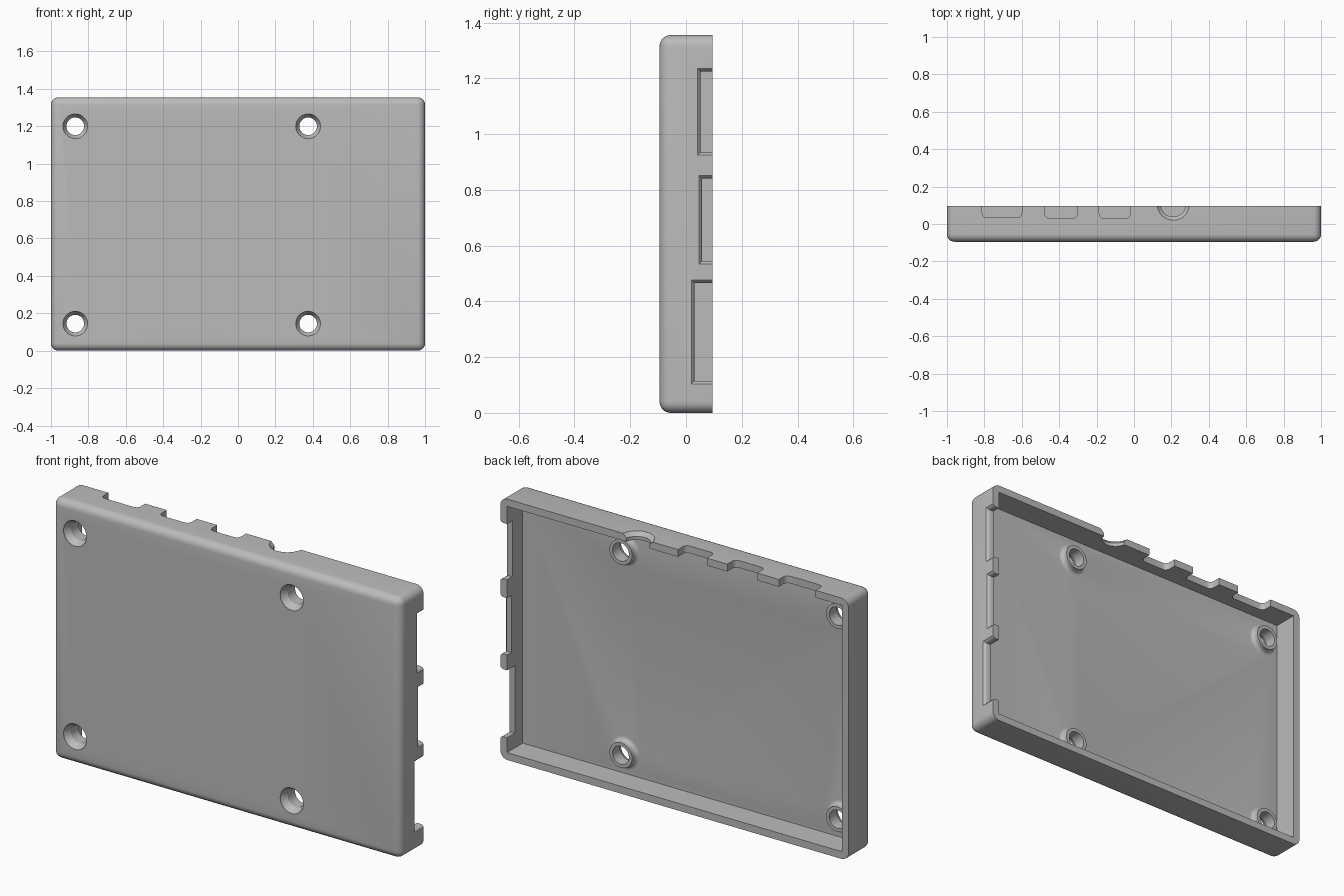
import bpy, bmesh, math
from mathutils import Vector

cube = bpy.data.objects.get("Cube")
if cube:
    bpy.data.objects.remove(cube, do_unlink=True)

HEIGHT, HALF_DEPTH = 1.355, 0.095
WALL, FLOOR_Y = 0.038, -0.034

grey = bpy.data.materials.new("matte grey")
grey.use_nodes = True
colour = (0.5, 0.5, 0.5, 1)
grey.diffuse_color = colour
grey.node_tree.nodes["Principled BSDF"].inputs["Base Color"].default_value = colour


def finish(bm, name):
    bmesh.ops.recalc_face_normals(bm, faces=bm.faces)
    mesh = bpy.data.meshes.new(name)
    bm.to_mesh(mesh)
    bm.free()
    mesh.materials.append(grey)
    obj = bpy.data.objects.new(name, mesh)
    bpy.context.collection.objects.link(obj)
    return obj


def box(name, low, high, round_edges=0):
    bm = bmesh.new()
    bmesh.ops.create_cube(bm, size=1)
    low, high = Vector(low), Vector(high)
    for v in bm.verts:
        v.co = (low + high) / 2 + v.co * (high - low)
    if round_edges:
        # every edge except those around the open back
        edges = [e for e in bm.edges if min(v.co.y for v in e.verts) < high.y - 0.001]
        bmesh.ops.bevel(bm, geom=edges, offset=round_edges, segments=6,
                        profile=0.5, affect='EDGES')
    return finish(bm, name)


def loft(name, sections):
    """Skin a closed solid through matching rings of points."""
    bm = bmesh.new()
    rings = [[bm.verts.new(p) for p in s] for s in sections]
    for a, b in zip(rings, rings[1:]):
        for i in range(len(a)):
            j = (i + 1) % len(a)
            bm.faces.new((a[i], a[j], b[j], b[i]))
    bm.faces.new(rings[0])
    bm.faces.new(rings[-1])
    return finish(bm, name)


def turned(name, centre, profile, axis, sides=48):
    """Loft circles of (radius, position) along the y or z axis."""
    sections = []
    for r, t in profile:
        ring = []
        for i in range(sides):
            a = 2 * math.pi * i / sides
            u, v = centre[0] + r * math.cos(a), centre[1] + r * math.sin(a)
            ring.append((u, t, v) if axis == 'y' else (u, v, t))
        sections.append(ring)
    return loft(name, sections)


def combine(target, tool, operation):
    mod = target.modifiers.new("combine", 'BOOLEAN')
    mod.operation, mod.object, mod.solver = operation, tool, 'EXACT'
    bpy.context.view_layer.objects.active = target
    bpy.ops.object.modifier_apply(modifier=mod.name)
    bpy.data.objects.remove(tool, do_unlink=True)


# Rounded tray with an open back
case = box("case_shell", (-1, -HALF_DEPTH, 0), (1, HALF_DEPTH, HEIGHT), 0.04)
combine(case, box("cavity", (WALL - 1, FLOOR_Y, WALL),
                  (1 - WALL, 0.2, HEIGHT - WALL)), 'DIFFERENCE')

# Screw bosses with a flared foot, then countersunk holes
boss = [(0.087, -0.06), (0.087, -0.034)]
for k in range(1, 6):
    a = math.pi / 2 * k / 5
    boss.append((0.085 - 0.02 * math.sin(a), -0.014 - 0.02 * math.cos(a)))
boss.append((0.065, 0))
hole = [(0.066, -0.12), (0.066, -0.09), (0.047, -0.06), (0.047, 0.03)]
screws = [(x, z) for x in (-0.87, 0.375) for z in (0.145, 1.2)]
for c in screws:
    combine(case, turned("boss", c, boss, 'y'), 'UNION')
for c in screws:
    combine(case, turned("screw_hole", c, hole, 'y'), 'DIFFERENCE')

# Side port notches, flared at the outer face
for z0, z1, y0 in ((0.115, 0.465, 0.03), (0.545, 0.84, 0.058), (0.935, 1.225, 0.052)):
    sections = []
    for x, g in ((0.94, 0), (0.985, 0), (0.994, 0.004), (1.001, 0.012), (1.02, 0.012)):
        sections.append([(x, y0 - g, z0 - g), (x, 0.15, z0 - g),
                         (x, 0.15, z1 + g), (x, y0 - g, z1 + g)])
    combine(case, loft("side_notch", sections), 'DIFFERENCE')

# Top port notches with rounded bottom corners
R = 0.025
for x0, x1, y0 in ((-0.812, -0.6, 0.034), (-0.476, -0.304, 0.03), (-0.186, -0.02, 0.03)):
    outline = [(x1, 0.15), (x0, 0.15)]
    for cx, start in ((x0 + R, math.pi), (x1 - R, 1.5 * math.pi)):
        for k in range(6):
            a = start + math.pi / 2 * k / 5
            outline.append((cx + R * math.cos(a), y0 + R + R * math.sin(a)))
    sections = [[(x, y, z) for x, y in outline] for z in (HEIGHT - 0.07, HEIGHT + 0.05)]
    combine(case, loft("top_notch", sections), 'DIFFERENCE')

# Round socket notch, wider at the outer face
socket = [(0.067, HEIGHT - 0.07), (0.067, HEIGHT - 0.02),
          (0.086, HEIGHT), (0.086, HEIGHT + 0.05)]
combine(case, turned("socket_notch", (0.21, 0.106), socket, 'z'), 'DIFFERENCE')

# Smooth rounded areas while keeping the cut edges crisp
bpy.ops.object.select_all(action='DESELECT')
case.select_set(True)
bpy.context.view_layer.objects.active = case
bpy.ops.object.shade_smooth_by_angle(angle=math.radians(30))
